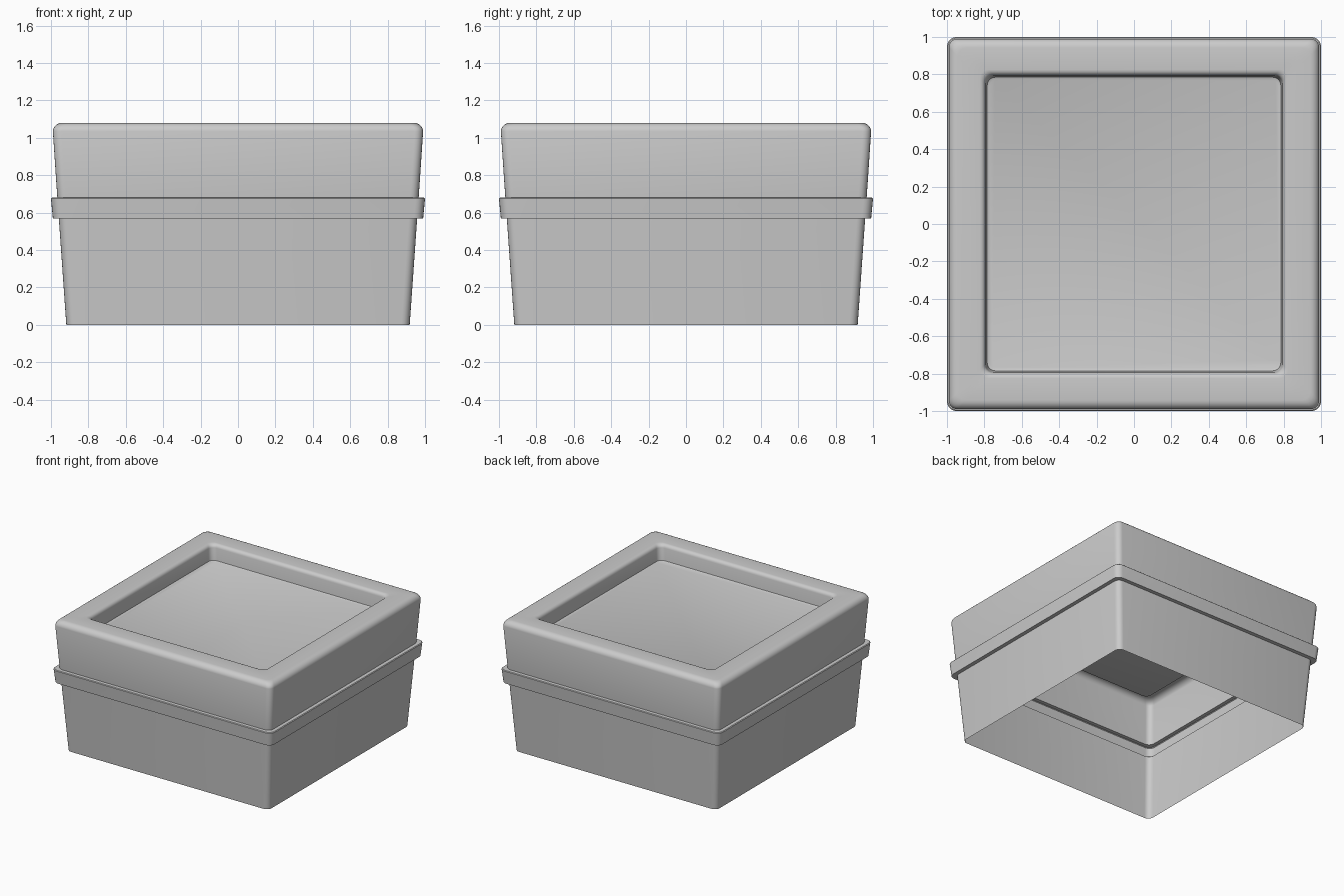
import bpy
import bmesh
from math import cos, sin, pi, radians

cube = bpy.data.objects.get("Cube")
if cube:
    bpy.data.objects.remove(cube, do_unlink=True)

grey = bpy.data.materials.new("plain grey")
grey.use_nodes = True
colour = (0.6, 0.6, 0.6, 1)
grey.diffuse_color = colour
grey.node_tree.nodes["Principled BSDF"].inputs["Base Color"].default_value = colour

STEPS = 5  # segments in each rounded corner


def rounded_square(bm, half, radius, z):
    """Ring of vertices around a square with rounded corners."""
    ring = []
    for corner in range(4):
        middle = pi / 4 + corner * pi / 2
        cx = (half - radius) * (1 if cos(middle) > 0 else -1)
        cy = (half - radius) * (1 if sin(middle) > 0 else -1)
        for i in range(STEPS + 1):
            a = corner * pi / 2 + i / STEPS * pi / 2
            ring.append(bm.verts.new((cx + radius * cos(a), cy + radius * sin(a), z)))
    return ring


def arc(half, z, rx, rz, start, end, steps=5):
    """Quarter-round profile points centred on (half, z)."""
    angles = [radians(start + (end - start) * i / steps) for i in range(steps + 1)]
    return [(half + rx * cos(a), z + rz * sin(a)) for a in angles]


def loft(name, profile, radius, cap=False):
    """Thin shell swept around the square, optionally closed at its last ring."""
    bm = bmesh.new()
    rings = [rounded_square(bm, half, radius, z) for half, z in profile]
    for low, high in zip(rings, rings[1:]):
        for i in range(len(low)):
            j = (i + 1) % len(low)
            bm.faces.new((low[i], low[j], high[j], high[i]))
    if cap:
        bm.faces.new(rings[-1])
    mesh = bpy.data.meshes.new(name)
    bm.to_mesh(mesh)
    bm.free()
    mesh.materials.append(grey)
    obj = bpy.data.objects.new(name, mesh)
    bpy.context.collection.objects.link(obj)
    bpy.ops.object.select_all(action="DESELECT")
    obj.select_set(True)
    bpy.context.view_layer.objects.active = obj
    bpy.ops.object.shade_smooth_by_angle(angle=radians(35))
    return obj


# Tapered lower wall, open underneath
loft("lower_wall", [(0.918, 0), (0.958, 0.57)], 0.045)

# Raised band, hollow on the inside
loft("band", [(0.958, 0.57), (0.99, 0.57), (1.0, 0.675), (0.995, 0.68), (0.966, 0.68)], 0.05)

# Upper wall, rounded rim and recessed panel
outer_edge = arc(0.942, 1.032, 0.048, 0.048, 4, 90)
inner_edge = arc(0.825, 1.05, 0.03, 0.03, 90, 176)
loft("upper_wall_and_rim",
     [(0.966, 0.68)] + outer_edge + inner_edge + [(0.785, 0.955), (0.775, 0.95)],
     0.045, cap=True)
